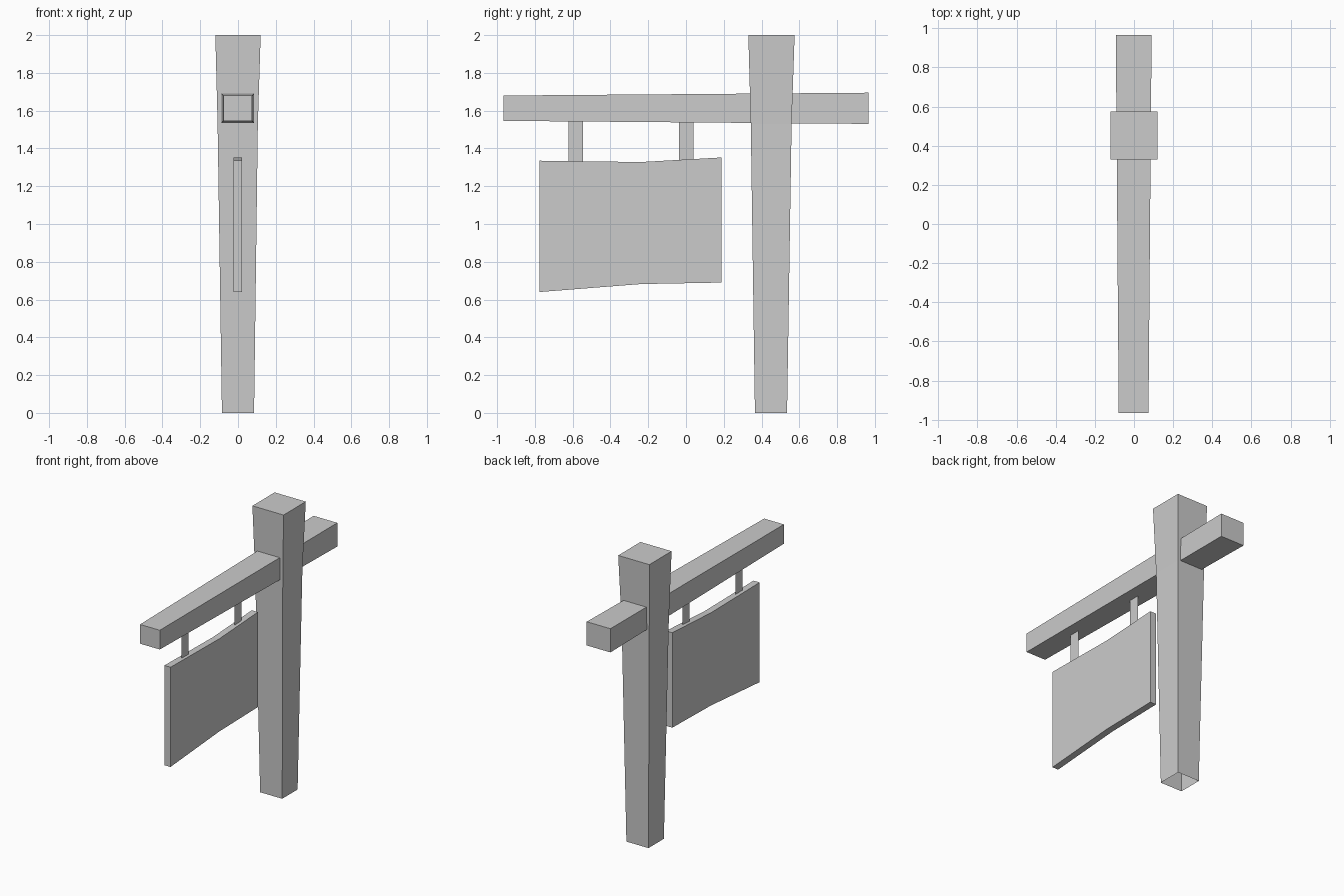
import bpy, bmesh

if "Cube" in bpy.data.objects:
    bpy.data.objects.remove(bpy.data.objects["Cube"])

mat = bpy.data.materials.new("plain grey")
mat.diffuse_color = (0.6, 0.6, 0.6, 1)
mat.use_nodes = True
mat.node_tree.nodes["Principled BSDF"].inputs["Base Color"].default_value = mat.diffuse_color


def loft(name, rings, cap_start=True, cap_end=True):
    """Skin matching loops of points into one flat-shaded object."""
    bm = bmesh.new()
    loops = [[bm.verts.new(p) for p in ring] for ring in rings]
    n = len(loops[0])
    for a, b in zip(loops, loops[1:]):
        for i in range(n):
            j = (i + 1) % n
            bm.faces.new((a[i], a[j], b[j], b[i]))
    if cap_start:
        bm.faces.new(loops[0][::-1])
    if cap_end:
        bm.faces.new(loops[-1])
    bmesh.ops.recalc_face_normals(bm, faces=bm.faces)
    mesh = bpy.data.meshes.new(name)
    bm.to_mesh(mesh)
    bm.free()
    mesh.materials.append(mat)
    obj = bpy.data.objects.new(name, mesh)
    bpy.context.collection.objects.link(obj)
    return obj


# Flared post, open underneath
def post_ring(z, x0, x1, y0, y1):
    return [(x0, y0, z), (x1, y0, z), (x1, y1, z), (x0, y1, z)]


loft("post", [post_ring(0, -0.085, 0.085, 0.365, 0.535),
              post_ring(1.53, -0.108, 0.105, 0.343, 0.559),
              post_ring(2, -0.12, 0.12, 0.33, 0.575)], cap_start=False)


# Crossbeam, slightly thicker at the back
def beam_ring(y, x0, x1, z0, z1):
    return [(x0, y, z0), (x1, y, z0), (x1, y, z1), (x0, y, z1)]


loft("crossbeam", [beam_ring(-0.967, -0.078, 0.074, 1.546, 1.68),
                   beam_ring(0.965, -0.093, 0.09, 1.53, 1.695)])

# Sign board with a bent top and bottom edge
board = [(-0.775, 0.64, 1.335), (-0.24, 0.682, 1.328), (0.187, 0.69, 1.352)]
loft("sign_board", [[(-0.025, y, z0), (0.022, y, z0), (0.022, y, z1), (-0.025, y, z1)]
                    for y, z0, z1 in board])

# Flat hanging straps
for name, y0, y1 in (("front_strap", -0.622, -0.545), ("rear_strap", -0.038, 0.04)):
    bm = bmesh.new()
    bm.faces.new([bm.verts.new((0, y, z)) for y, z in
                  ((y0, 1.32), (y1, 1.32), (y1, 1.56), (y0, 1.56))])
    mesh = bpy.data.meshes.new(name)
    bm.to_mesh(mesh)
    bm.free()
    mesh.materials.append(mat)
    bpy.context.collection.objects.link(bpy.data.objects.new(name, mesh))
